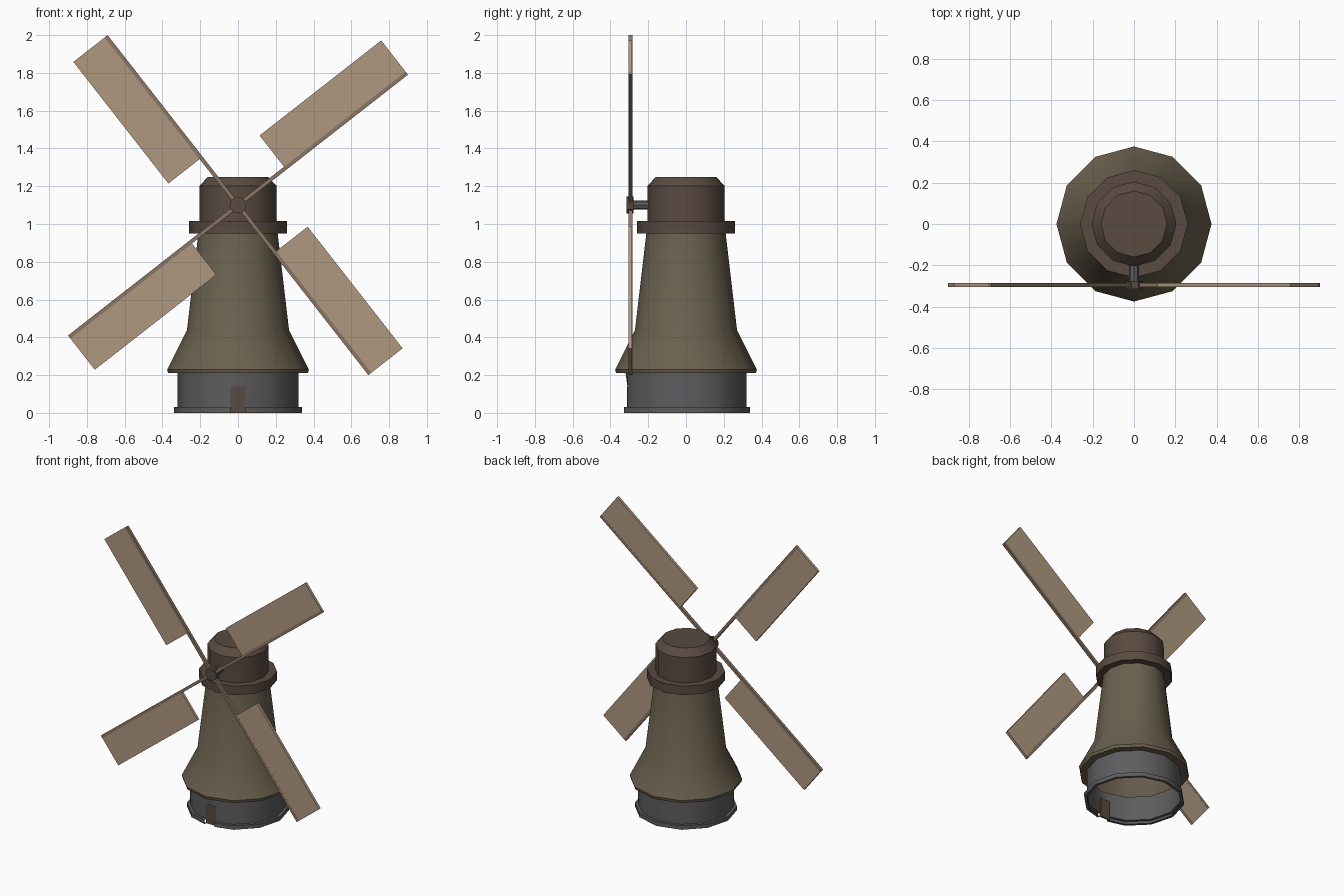
import bpy, bmesh, math
from mathutils import Matrix, Vector

if "Cube" in bpy.data.objects:
    bpy.data.objects.remove(bpy.data.objects["Cube"])


def material(name, rgb):
    m = bpy.data.materials.new(name)
    m.diffuse_color = (*rgb, 1)
    m.use_nodes = True
    m.node_tree.nodes["Principled BSDF"].inputs["Base Color"].default_value = m.diffuse_color
    return m


STONE = material("stone", (0.11, 0.11, 0.115))
BOARDS = material("tower_boards", (0.145, 0.118, 0.076))
BROWN = material("brown_wood", (0.10, 0.069, 0.052))
SPAR = material("spar_wood", (0.26, 0.18, 0.127))
CLOTH = material("sail_cloth", (0.43, 0.31, 0.215))


def finish(name, bm, mat, smooth=False):
    me = bpy.data.meshes.new(name)
    bm.to_mesh(me)
    bm.free()
    ob = bpy.data.objects.new(name, me)
    bpy.context.collection.objects.link(ob)
    me.materials.append(mat)
    if smooth:
        bpy.ops.object.select_all(action='DESELECT')
        ob.select_set(True)
        bpy.context.view_layer.objects.active = ob
        bpy.ops.object.shade_smooth_by_angle(angle=math.radians(32))
    return ob


def lathe(profile, sides=12):
    """Spin (radius, z) points, listed bottom to top, round the z axis."""
    bm = bmesh.new()
    rings = []
    for r, z in profile:
        rings.append([bm.verts.new((r * math.cos(a), r * math.sin(a), z))
                      for a in (2 * math.pi * i / sides for i in range(sides))])
    for lo, hi in zip(rings, rings[1:]):
        for i in range(sides):
            j = (i + 1) % sides
            bm.faces.new((lo[i], lo[j], hi[j], hi[i]))
    return bm, rings


def box(name, lo, hi, mat, turn=None):
    lo, hi = Vector(lo), Vector(hi)
    bm = bmesh.new()
    bmesh.ops.create_cube(bm, size=1)
    for v in bm.verts:
        v.co = (lo + hi) / 2 + v.co * (hi - lo)
    if turn:
        bm.transform(turn)
    return finish(name, bm, mat)


def rod_y(name, r, y0, y1, sides, mat, roll=0, smooth=False):
    bm = bmesh.new()
    bmesh.ops.create_cone(bm, cap_ends=True, segments=sides, radius1=r, radius2=r,
                          depth=abs(y1 - y0))
    bm.transform(Matrix.Translation((0, (y0 + y1) / 2, 1.1))
                 @ Matrix.Rotation(math.pi / 2, 4, 'X') @ Matrix.Rotation(roll, 4, 'Z'))
    return finish(name, bm, mat, smooth)


# stone base: open shell with a foot ring and a doorway cut through the front
bm, _ = lathe([(0.32, 0), (0.34, 0), (0.34, 0.03), (0.32, 0.03), (0.32, 0.21)])
W, H = 0.04, 0.14
for co, no in (((W, 0, 0), (1, 0, 0)), ((-W, 0, 0), (1, 0, 0)), ((0, 0, H), (0, 0, 1))):
    front = [f for f in bm.faces if f.calc_center_median().y < -0.28]
    geom = front + list({e for f in front for e in f.edges}) \
        + list({v for f in front for v in f.verts})
    bmesh.ops.bisect_plane(bm, geom=geom, plane_co=co, plane_no=no)
gone = []
for f in bm.faces:
    c = f.calc_center_median()
    if c.y < -0.2 and abs(c.x) < W and c.z < H:
        gone.append(f)
bmesh.ops.delete(bm, geom=gone, context='FACES')
for v in bm.verts:
    if abs(v.co.x) < 1e-4 and v.co.y < 0 and abs(v.co.z - H) < 1e-4:
        v.co.y = -0.31
finish("stone_base", bm, STONE, True)

# door filling the opening
box("door", (-W, -0.312, 0), (W, -0.3, H), BROWN)

# hollow tower with flared skirt
bm, _ = lathe([(0.32, 0.21), (0.37, 0.21), (0.375, 0.23), (0.27, 0.44), (0.21, 0.95)])
finish("tower", bm, BOARDS, True)

# collar and cap
bm, _ = lathe([(0.205, 0.95), (0.26, 0.95), (0.26, 1.015), (0.205, 1.015)])
finish("collar", bm, BROWN, True)
bm, rings = lathe([(0.205, 1.015), (0.205, 1.2), (0.16, 1.25)])
bm.faces.new(rings[-1])
finish("cap", bm, BROWN, True)

# axle and hub
rod_y("axle", 0.024, -0.28, -0.19, 8, STONE, smooth=True)
rod_y("hub", 0.046, -0.315, -0.278, 8, BROWN, roll=math.radians(15.5))

# four sails, each a spar with a panel along one side
for i in range(4):
    turn = Matrix.Translation((0, -0.295, 1.1)) \
        @ Matrix.Rotation(-math.radians(38 + 90 * i), 4, 'Y')
    box(f"spar_{i + 1}", (0, -0.0105, -0.01), (1.134, 0.0105, 0.01), SPAR, turn)
    box(f"sail_{i + 1}", (0.317, -0.01, 0.01), (1.134, 0.01, 0.22), CLOTH, turn)
